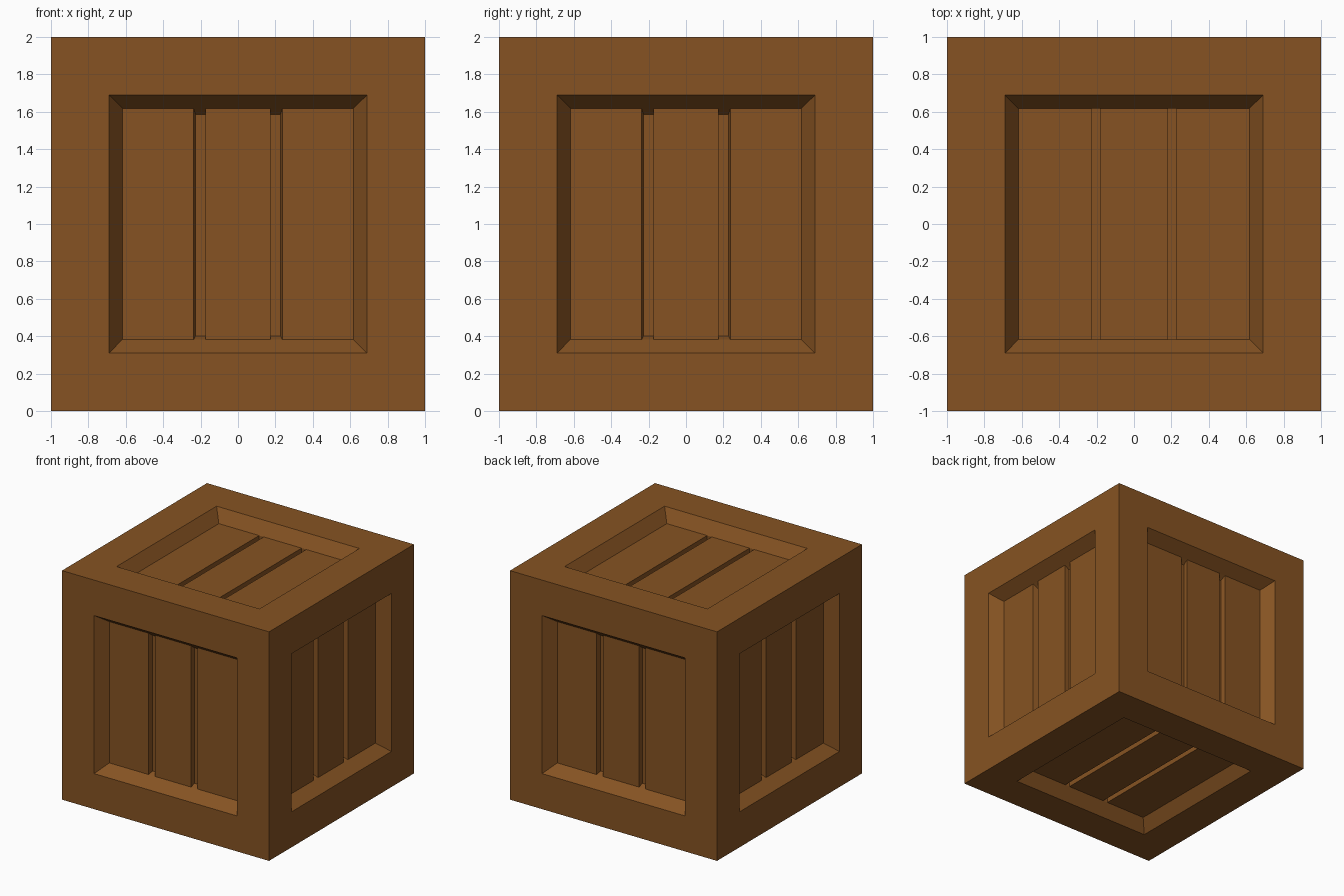
import bpy, bmesh, math
from mathutils import Matrix

if "Cube" in bpy.data.objects:
    bpy.data.objects.remove(bpy.data.objects["Cube"])

wood = bpy.data.materials.new("brown wood")
wood.diffuse_color = (0.237, 0.086, 0.016, 1)
wood.use_nodes = True
wood.node_tree.nodes["Principled BSDF"].inputs["Base Color"].default_value = wood.diffuse_color

RIM, FLOOR, DEPTH, CUT = 0.69, 0.617, 0.105, 0.042


def finish(name, bm):
    mesh = bpy.data.meshes.new(name)
    bm.to_mesh(mesh)
    bm.free()
    mesh.materials.append(wood)
    obj = bpy.data.objects.new(name, mesh)
    bpy.context.collection.objects.link(obj)
    return obj


# Crate frame: a cube with a sloped recess sunk into every side, floors left open
bm = bmesh.new()
bmesh.ops.create_cube(bm, size=2, matrix=Matrix.Translation((0, 0, 1)))
sides = list(bm.faces)
bmesh.ops.inset_individual(bm, faces=sides, thickness=1 - RIM, use_even_offset=True)
bmesh.ops.inset_individual(bm, faces=sides, thickness=RIM - FLOOR, depth=-DEPTH,
                           use_even_offset=True)
bmesh.ops.delete(bm, geom=sides, context='FACES')
finish("crate_frame", bm)


# Planked panel with two grooves, drawn in x/y facing +z, then turned to its side
def panel(name, turn, inner, outer, slant, top_end, bottom_end):
    bm = bmesh.new()
    top, low = 1 - DEPTH, 1 - DEPTH - CUT

    def quad(*pts):
        bm.faces.new([bm.verts.new(p) for p in pts])

    # three planks
    for a, b in ((-FLOOR, -outer), (-inner, inner), (outer, FLOOR)):
        quad((a, -FLOOR, top), (b, -FLOOR, top), (b, FLOOR, top), (a, FLOOR, top))

    # two grooves: floor plus four walls
    for a, b, a2, b2 in ((-outer, -inner, -outer + slant, -inner),
                         (inner, outer, inner, outer - slant)):
        y0, y1 = -FLOOR + bottom_end, FLOOR - top_end
        upper = [(a, -FLOOR, top), (b, -FLOOR, top), (b, FLOOR, top), (a, FLOOR, top)]
        lower = [(a2, y0, low), (b2, y0, low), (b2, y1, low), (a2, y1, low)]
        quad(*lower)
        for i in range(4):
            j = (i + 1) % 4
            quad(upper[i], upper[j], lower[j], lower[i])

    bmesh.ops.remove_doubles(bm, verts=bm.verts, dist=1e-5)
    bm.transform(Matrix.Translation((0, 0, 1)) @ turn)
    finish(name, bm)


# Four upright sides
for i, side in enumerate(("front", "right", "back", "left")):
    turn = Matrix.Rotation(i * math.pi / 2, 4, 'Z') @ Matrix.Rotation(math.pi / 2, 4, 'X')
    panel(side + "_planks", turn, 0.175, 0.237, 0.01, 0.032, 0.018)

# Lid and base
panel("top_planks", Matrix.Identity(4), 0.183, 0.228, 0, 0, 0)
panel("bottom_planks", Matrix.Rotation(math.pi, 4, 'X'), 0.183, 0.228, 0, 0, 0)
